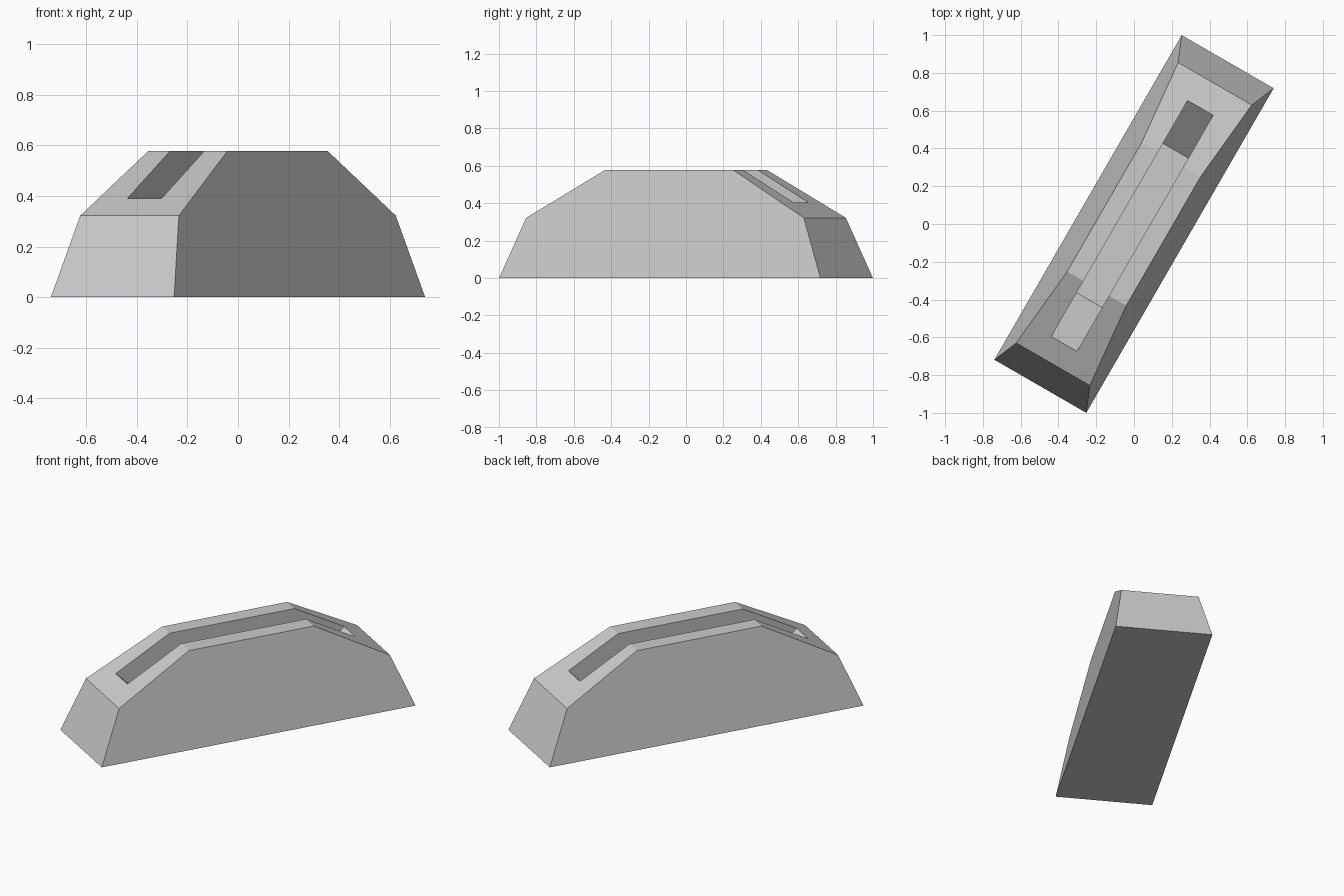
import bpy
import bmesh
from math import radians

old = bpy.data.objects.get("Cube")
if old:
    bpy.data.objects.remove(old, do_unlink=True)

TURN = radians(60)  # the long axis stands at this angle from x

# Single flat grey
grey = bpy.data.materials.new("light_grey")
grey.use_nodes = True
colour = (0.6, 0.6, 0.6, 1)
grey.diffuse_color = colour
grey.node_tree.nodes["Principled BSDF"].inputs["Base Color"].default_value = colour


def prism(name, profile, half_width, centre=0.0):
    """Side profile (length, height) spanned across a width that depends on height."""
    bm = bmesh.new()
    sides = [[bm.verts.new((u, centre + s * half_width(z), z)) for u, z in profile]
             for s in (-1, 1)]
    for ring in sides:
        bm.faces.new(ring)
    n = len(profile)
    for i in range(n):
        j = (i + 1) % n
        bm.faces.new((sides[0][i], sides[0][j], sides[1][j], sides[1][i]))
    bmesh.ops.recalc_face_normals(bm, faces=bm.faces)
    mesh = bpy.data.meshes.new(name)
    bm.to_mesh(mesh)
    bm.free()
    mesh.materials.append(grey)
    obj = bpy.data.objects.new(name, mesh)
    obj.rotation_euler.z = TURN
    bpy.context.collection.objects.link(obj)
    return obj


# Tapered block with two slopes at each end
half = [(0.992, 0), (0.857, 0.322), (0.395, 0.578)]
body = prism("slotted_block", half + [(-u, z) for u, z in reversed(half)],
             lambda z: 0.281 - 0.174 * z)

# Deep slot along the crown, with a ramp at each end
slot = [(-0.737, 0.7), (-0.737, 0.392), (-0.467, 0.13),
        (0.446, 0.13), (0.71, 0.406), (0.71, 0.7)]
cutter = prism("slot_cutter", slot, lambda z: 0.078, 0.003)
cutter.hide_render = True

cut = body.modifiers.new("slot", "BOOLEAN")
cut.operation = "DIFFERENCE"
cut.solver = "EXACT"
cut.object = cutter
bpy.context.view_layer.objects.active = body
body.select_set(True)
bpy.ops.object.modifier_apply(modifier=cut.name)
bpy.data.objects.remove(cutter, do_unlink=True)
